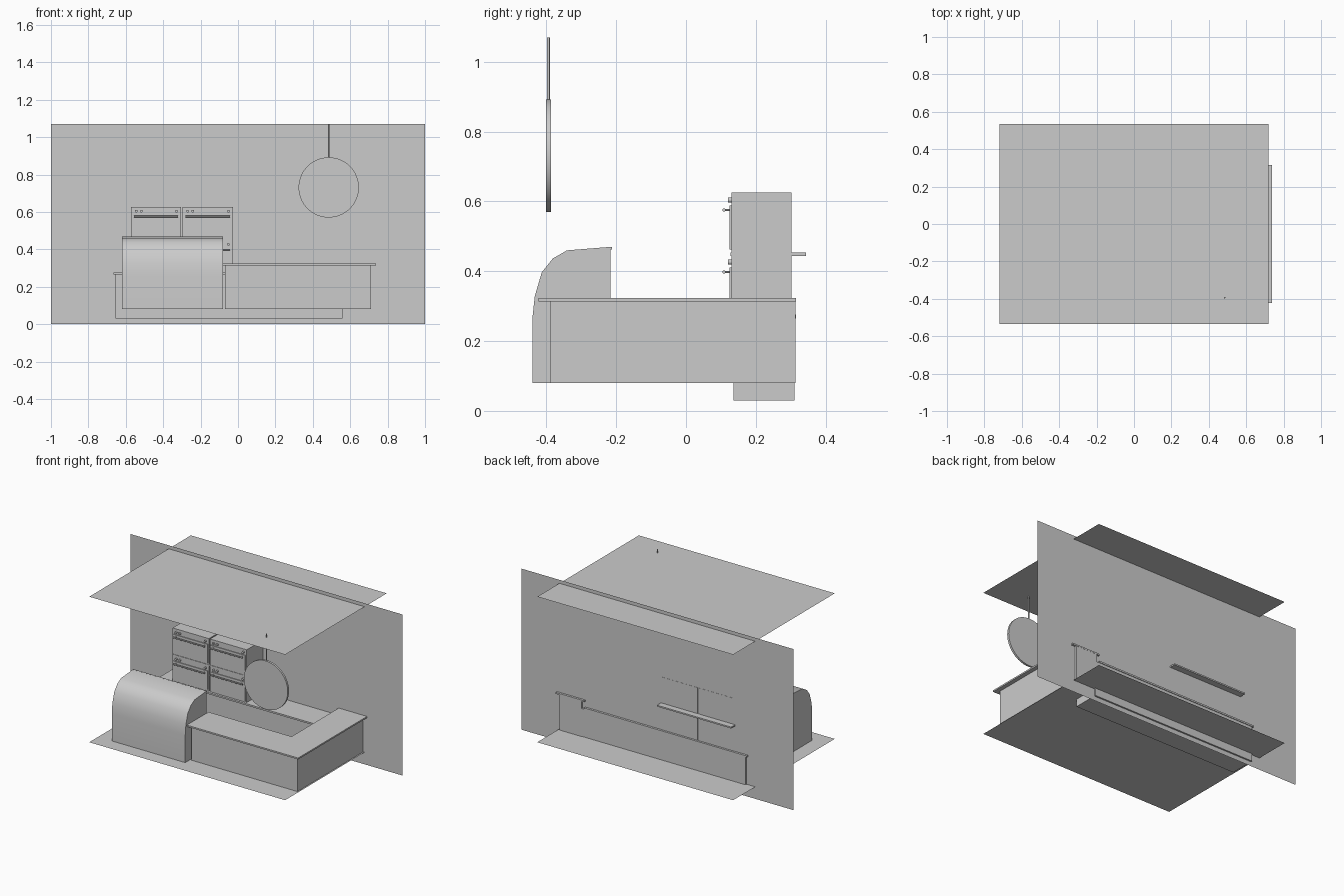
import bpy, math

if "Cube" in bpy.data.objects:
    bpy.data.objects.remove(bpy.data.objects["Cube"])

FLOOR = 0.08


def mesh(name, verts, faces):
    me = bpy.data.meshes.new(name)
    me.from_pydata(verts, [], faces)
    me.update()
    ob = bpy.data.objects.new(name, me)
    bpy.context.collection.objects.link(ob)
    return ob


def prism(name, pts, a, b, axis):
    """Extrude a closed 2D outline from a to b along z (xy outline) or x (yz outline)."""
    put = (lambda p, t: (p[0], p[1], t)) if axis == 'z' else (lambda p, t: (t, p[0], p[1]))
    n = len(pts)
    verts = [put(p, a) for p in pts] + [put(p, b) for p in pts]
    faces = [tuple(reversed(range(n))), tuple(range(n, 2 * n))]
    faces += [(i, (i + 1) % n, n + (i + 1) % n, n + i) for i in range(n)]
    return mesh(name, verts, faces)


def box(name, x, y, z):
    return prism(name, [(x[0], y[0]), (x[1], y[0]), (x[1], y[1]), (x[0], y[1])], z[0], z[1], 'z')


def cyl(name, loc, r, depth, axis='z', sides=16):
    rot = {'x': (0, math.pi / 2, 0), 'y': (math.pi / 2, 0, 0), 'z': (0, 0, 0)}[axis]
    bpy.ops.mesh.primitive_cylinder_add(vertices=sides, radius=r, depth=depth,
                                        location=loc, rotation=rot)
    ob = bpy.context.object
    ob.name = name
    bpy.ops.object.shade_smooth_by_angle(angle=math.radians(35))
    return ob


# Room: single-sheet floor, ceiling and back wall
for name, z in (("floor", FLOOR), ("ceiling", 1.047)):
    mesh(name, [(-.72, -.5335, z), (.72, -.5335, z), (.72, .5335, z), (-.72, .5335, z)], [(0, 1, 2, 3)])
mesh("back_wall", [(-1, .3005, 0), (1, .3005, 0), (1, .3005, 1.07), (-1, .3005, 1.07)], [(0, 1, 2, 3)])


# L-shaped service counter with overhanging top
def l_shape(x0, x1, y0, y1, xi, yi):
    return [(x0, y0), (x1, y0), (x1, y1), (xi, y1), (xi, yi), (x0, yi)]


prism("counter_body", l_shape(-.07, .71, -.39, .314, .55, -.21), FLOOR, .313, 'z')
prism("counter_top", l_shape(-.08, .738, -.423, .315, .53, -.195), .313, .323, 'z')

# Low back counter
box("back_counter_body", (-.655, .56), (.136, .311), (.03, .265))
box("back_counter_top", (-.665, .53), (.115, .315), (.265, .276))

# Curved display case
profile = [(-.216, FLOOR), (-.44, FLOOR), (-.44, .263), (-.433, .329), (-.413, .397),
           (-.381, .437), (-.341, .46), (-.216, .47)]
case = prism("display_case", profile[::-1], -.62, -.08, 'x')
bpy.context.view_layer.objects.active = case
case.select_set(True)
bpy.ops.object.shade_smooth_by_angle(angle=math.radians(35))
case.select_set(False)
box("case_top_rail", (-.62, -.08), (-.22, -.212), (.462, .47))

# Four ovens in two rows
for row, z in (("lower", .276), ("upper", .4535)):
    top = z + .1725
    for side, x0, x1 in (("left", -.572, -.305), ("right", -.297, -.027)):
        tag = f"{row}_{side}"
        box(f"oven_body_{tag}", (x0, x1), (.13, .3016), (z, top))
        box(f"oven_door_{tag}", (x0 + .008, x1 - .008), (.125, .131), (z + .009, top - .038))
        zh, xc = top - .0505, (x0 + x1) / 2
        cyl(f"oven_handle_{tag}", (xc, .109, zh), .0045, .236, 'x')
        for s in (-1, 1):
            cyl(f"handle_post_{tag}", (xc + s * .105, .118, zh), .003, .018, 'y', 10)
        for i, xk in enumerate((x0 + .028, x0 + .055, x1 - .024)):
            cyl(f"oven_knob_{tag}_{i}", (xk, .1255, top - .022), .0075, .011, 'y')

# Shelf plate between oven rows, running out through the wall
box("oven_shelf", (-.572, -.027), (.127, .343), (.444, .4535))

# Hanging round sign
cyl("hanging_disc", (.485, -.394, .731), .161, .014, 'y', 64)
cyl("hanging_rod", (.485, -.394, .98), .004, .18, 'z', 12)
